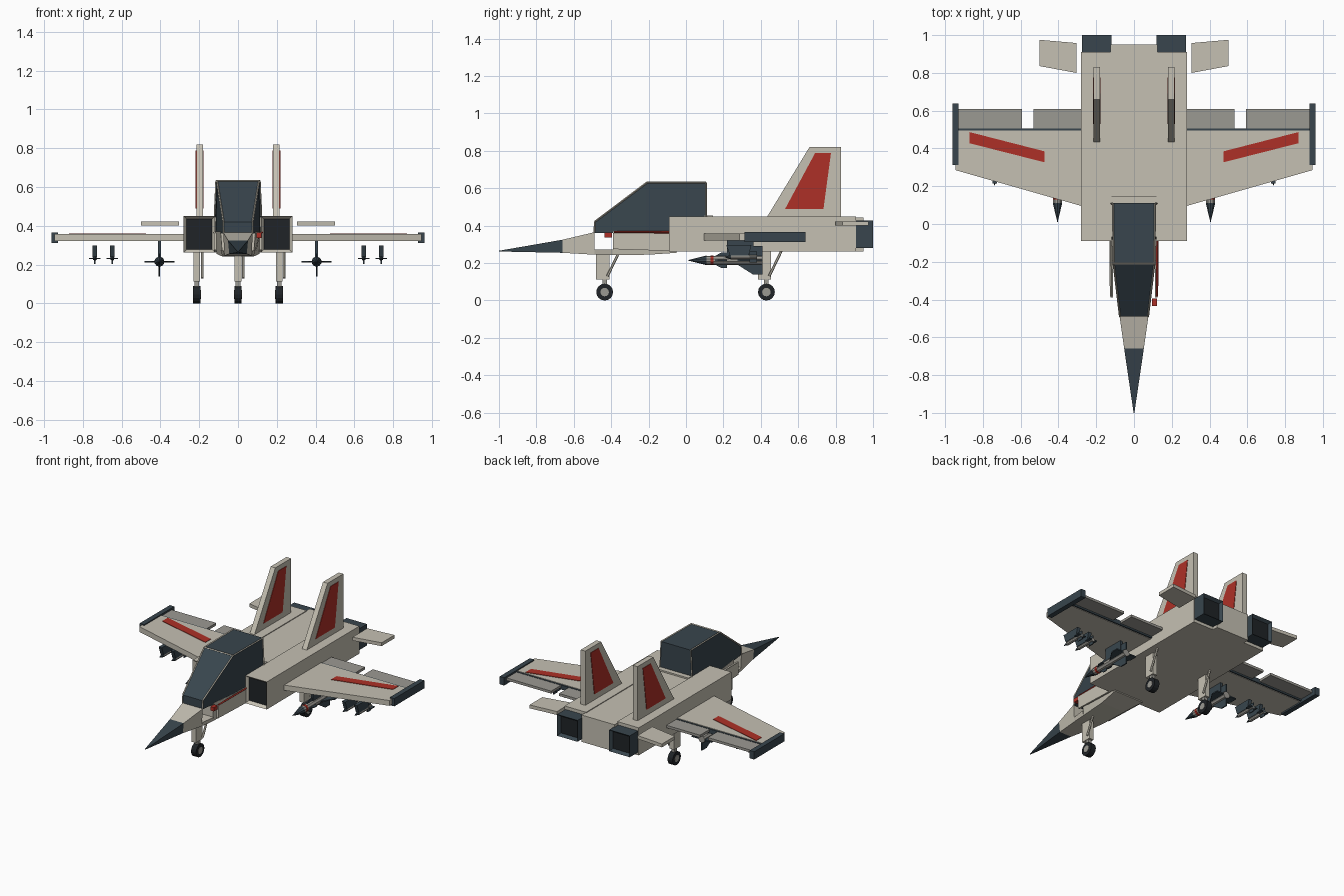
import bpy, bmesh, math
from mathutils import Vector

if "Cube" in bpy.data.objects:
    bpy.data.objects.remove(bpy.data.objects["Cube"])


def mat(name, r, g, b):
    m = bpy.data.materials.new(name)
    m.diffuse_color = (r, g, b, 1)
    m.use_nodes = True
    m.node_tree.nodes["Principled BSDF"].inputs["Base Color"].default_value = m.diffuse_color
    return m


HULL = mat("hull", 0.56, 0.53, 0.45)
GREY = mat("grey", 0.33, 0.32, 0.29)
DARK = mat("dark_blue", 0.04, 0.06, 0.075)
BLACK = mat("black", 0.014, 0.017, 0.02)
RED = mat("red", 0.42, 0.03, 0.02)


def finish(name, bm, *mats):
    bmesh.ops.recalc_face_normals(bm, faces=bm.faces)
    me = bpy.data.meshes.new(name)
    bm.to_mesh(me)
    bm.free()
    ob = bpy.data.objects.new(name, me)
    bpy.context.collection.objects.link(ob)
    for m in mats:
        me.materials.append(m)
    return ob


def skin(bm, rings):
    """Join equal-length rings of points and cap both ends."""
    vs = [[bm.verts.new(p) for p in r] for r in rings]
    n = len(vs[0])
    for a, b in zip(vs, vs[1:]):
        for i in range(n):
            bm.faces.new((a[i], a[(i + 1) % n], b[(i + 1) % n], b[i]))
    bm.faces.new(vs[0])
    bm.faces.new(vs[-1])


def loft(name, m, sections):
    """Sections are (y, bottom half width, top half width, z low, z high)."""
    bm = bmesh.new()
    skin(bm, [[(-b, y, lo), (b, y, lo), (t, y, hi), (-t, y, hi)] for y, b, t, lo, hi in sections])
    return finish(name, bm, m)


def slab(name, m, pts, lo, hi, axis="z"):
    """Outline extruded along z (points x,y) or along x (points y,z)."""
    bm = bmesh.new()
    put = (lambda p, h: (p[0], p[1], h)) if axis == "z" else (lambda p, h: (h, p[0], p[1]))
    skin(bm, [[put(p, h) for p in pts] for h in (lo, hi)])
    return finish(name, bm, m)


def box(name, m, x0, x1, y0, y1, z0, z1):
    return slab(name, m, [(x0, y0), (x1, y0), (x1, y1), (x0, y1)], z0, z1)


def rod(name, m, a, b, r1, r2=None, n=8):
    """Straight cylinder or cone from a to b."""
    a, b = Vector(a), Vector(b)
    bm = bmesh.new()
    bmesh.ops.create_cone(bm, cap_ends=True, segments=n, radius1=r1,
                          radius2=r1 if r2 is None else r2, depth=(b - a).length)
    ob = finish(name, bm, m)
    ob.rotation_mode = "QUATERNION"
    ob.rotation_quaternion = (b - a).to_track_quat("Z", "Y")
    ob.location = (a + b) / 2
    return ob


def duct(name, m, x0, x1, y0, y1, z0, z1, side):
    """Box with a recessed black opening on its front (-1) or rear (+1) face."""
    bm = bmesh.new()
    skin(bm, [[(x0, y, z0), (x1, y, z0), (x1, y, z1), (x0, y, z1)] for y in (y0, y1)])
    bmesh.ops.recalc_face_normals(bm, faces=bm.faces)
    f = [f for f in bm.faces if f.normal.y * side > 0.9]
    bmesh.ops.inset_region(bm, faces=f, thickness=0.022)
    bmesh.ops.translate(bm, verts=f[0].verts, vec=(0, -side * 0.02, 0))
    f[0].material_index = 1
    return finish(name, bm, m, BLACK)


# Nose, forward fuselage and centre body
loft("nose_cone", DARK, [(-1, 0.002, 0.002, 0.262, 0.266), (-0.66, 0.045, 0.052, 0.255, 0.325)])
loft("nose_section", HULL, [(-0.66, 0.045, 0.052, 0.255, 0.325), (-0.49, 0.07, 0.076, 0.245, 0.365)])
loft("belly_strip", HULL, [(-0.49, 0.07, 0.075, 0.245, 0.272), (-0.39, 0.08, 0.09, 0.242, 0.272)])
loft("forward_fuselage", HULL, [(-0.39, 0.08, 0.09, 0.242, 0.37), (-0.2, 0.09, 0.115, 0.245, 0.37),
                                (-0.05, 0.11, 0.12, 0.255, 0.37)])
box("centre_body", HULL, -0.125, 0.125, -0.07, 0.95, 0.262, 0.445)

# Canopy with thin frame bars
loft("canopy_glass", DARK, [(-0.49, 0.075, 0.075, 0.36, 0.42), (-0.21, 0.112, 0.108, 0.365, 0.63),
                            (0.11, 0.12, 0.112, 0.37, 0.63)])
box("canopy_rear_sill", HULL, -0.12, 0.12, 0.1, 0.145, 0.43, 0.455)
for s in (-1, 1):
    path = [(s * 0.075, -0.49, 0.36), (s * 0.075, -0.487, 0.422), (s * 0.108, -0.21, 0.63),
            (s * 0.112, 0.108, 0.63), (s * 0.12, 0.108, 0.45)]
    for a, b in zip(path, path[1:]):
        rod("canopy_frame", HULL, a, b, 0.005, n=4)
    rod("canopy_side_rail", RED if s > 0 else HULL, (s * 0.122, -0.385, 0.365), (s * 0.124, -0.09, 0.365), 0.006, n=4)
    slab("cockpit_side_panel", HULL, [(-0.39, 0.275), (-0.09, 0.265), (-0.09, 0.362), (-0.39, 0.362)],
         s * 0.112, s * 0.124, "x")
box("warning_flag", RED, 0.095, 0.122, -0.435, -0.395, 0.338, 0.364)
rod("canopy_cross_bar", HULL, (-0.108, -0.21, 0.63), (0.108, -0.21, 0.63), 0.005, n=4)

for s in (-1, 1):
    def flip(pts):
        return [(s * x, y) for x, y in pts]

    # Engine trunk with intake and nozzle
    duct("engine_trunk", HULL, s * 0.118, s * 0.28, -0.09, 0.91, 0.262, 0.45, -1)
    duct("engine_nozzle", DARK, s * 0.12, s * 0.275, 0.905, 1.0, 0.282, 0.428, 1)

    # Wing, flaps, tip rail and stripe
    slab("wing", HULL, flip([(0.27, 0.093), (0.945, 0.285), (0.945, 0.495), (0.27, 0.495)]), 0.322, 0.358)
    box("wing_spar", DARK, s * 0.27, s * 0.94, 0.49, 0.505, 0.325, 0.355)
    for x0, x1 in ((0.275, 0.533), (0.592, 0.93)):
        box("flap", GREY, s * x0, s * x1, 0.502, 0.61, 0.336, 0.353)
    box("wing_tip_rail", DARK, s * 0.928, s * 0.962, 0.313, 0.638, 0.312, 0.365)
    slab("wing_stripe", RED, flip([(0.475, 0.327), (0.872, 0.428), (0.872, 0.487), (0.475, 0.385)]), 0.35, 0.361)

    # Tailplane and upright fin with red panels on both sides
    slab("tailplane", HULL, flip([(0.305, 0.8), (0.5, 0.836), (0.5, 0.975), (0.305, 0.958)]), 0.4, 0.423)
    slab("tail_fin", HULL, [(0.432, 0.445), (0.66, 0.82), (0.83, 0.82), (0.83, 0.445)],
         s * 0.18, s * 0.215, "x")
    slab("tail_fin_panel", RED, [(0.53, 0.49), (0.69, 0.788), (0.775, 0.788), (0.735, 0.49)],
         s * 0.177, s * 0.218, "x")

    # Large missile with cross-shaped tail fins
    x, z = s * 0.405, 0.215
    rod("missile_tip", DARK, (x, 0.11, z), (x, 0.01, z), 0.026, 0.001, 10)
    rod("missile_body", GREY, (x, 0.105, z), (x, 0.41, z), 0.024, n=10)
    rod("missile_band", RED, (x, 0.13, z), (x, 0.148, z), 0.0255, n=10)
    for k in range(4):
        fin = slab("missile_fin", DARK, [(0.27, 0.02), (0.36, 0.077), (0.41, 0.077), (0.41, 0.02)],
                   -0.004, 0.004, "x")
        fin.location = (x, 0, z)
        fin.rotation_euler.y = k * math.pi / 2
        fore = slab("missile_fore_fin", DARK, [(0.15, 0.02), (0.19, 0.042), (0.22, 0.042), (0.22, 0.02)],
                    -0.003, 0.003, "x")
        fore.location = (x, 0, z)
        fore.rotation_euler.y = k * math.pi / 2
    box("missile_pylon", DARK, x - 0.008, x + 0.008, 0.22, 0.36, 0.235, 0.325)

    # Pair of small rockets on pylons
    for rx in (0.648, 0.738):
        x, z = s * rx, 0.232
        slab("rocket_pylon", DARK, [(0.235, 0.24), (0.335, 0.24), (0.35, 0.298), (0.215, 0.298)],
             x - 0.012, x + 0.012, "x")
        rod("rocket_body", GREY, (x, 0.24, z), (x, 0.38, z), 0.012)
        rod("rocket_tip", DARK, (x, 0.24, z), (x, 0.205, z), 0.012, 0.001)
        box("rocket_fins", DARK, x - 0.03, x + 0.03, 0.34, 0.38, z - 0.003, z + 0.003)
        box("rocket_fins", DARK, x - 0.003, x + 0.003, 0.34, 0.38, z - 0.03, z + 0.03)

# Three matching landing gear legs
for name, x, y in (("front", 0, -0.435), ("left", -0.212, 0.43), ("right", 0.212, 0.43)):
    rod(name + "_tyre", BLACK, (x - 0.019, y, 0.045), (x + 0.019, y, 0.045), 0.045, n=16)
    rod(name + "_hub", GREY, (x - 0.021, y, 0.045), (x + 0.021, y, 0.045), 0.023, n=12)
    box(name + "_fork", GREY, x - 0.012, x + 0.012, y - 0.012, y + 0.012, 0.05, 0.14)
    box(name + "_strut", HULL, x - 0.017, x + 0.017, y - 0.045, y + 0.025, 0.112, 0.27)
    rod(name + "_brace", HULL, (x + 0.027, y + 0.015, 0.13), (x + 0.027, y + 0.08, 0.265), 0.007, n=6)
